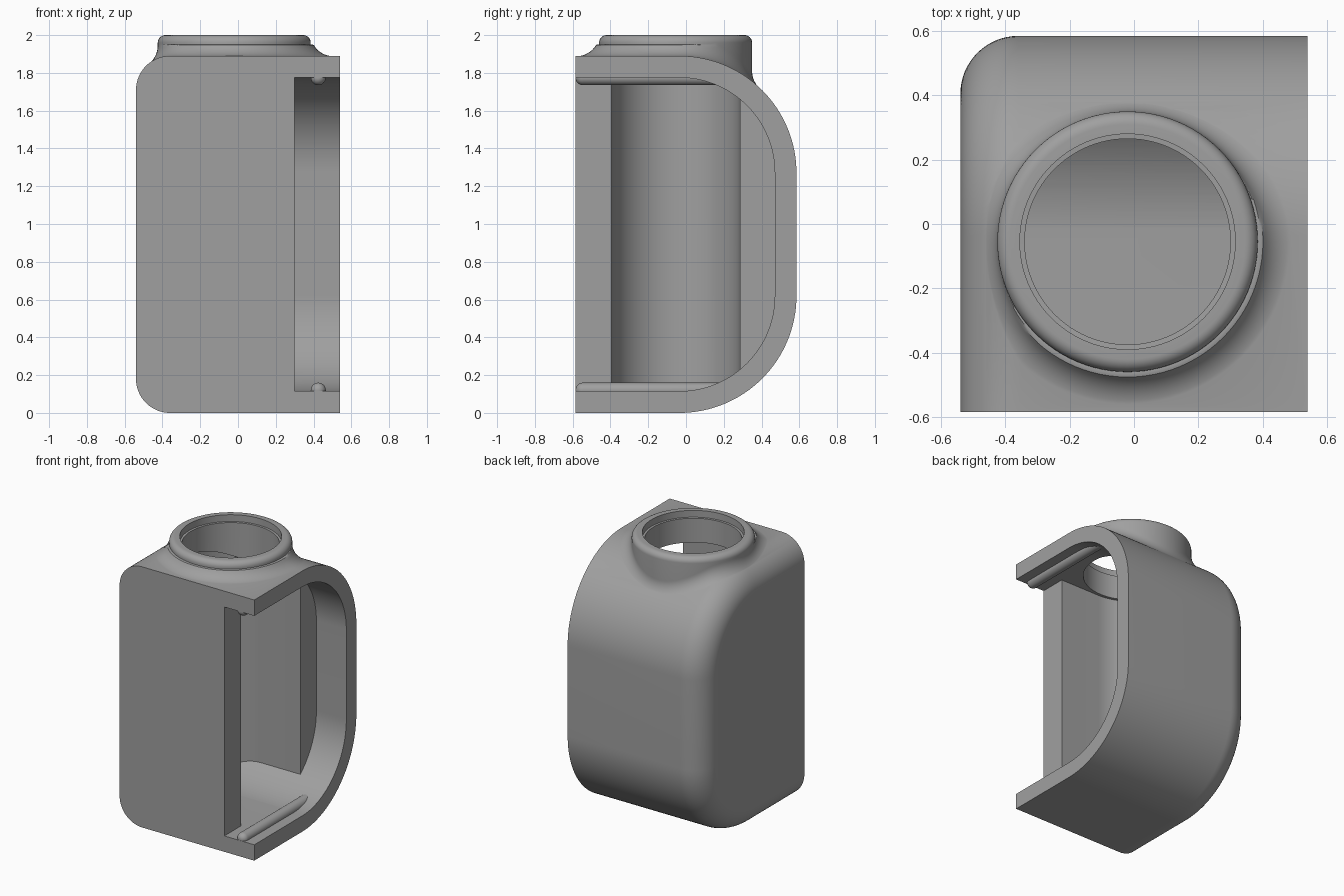
import bpy, bmesh, math

if "Cube" in bpy.data.objects:
    bpy.data.objects.remove(bpy.data.objects["Cube"])

FRONT, LEFT, RIGHT = -0.585, -0.54, 0.54
ARC_Y, ARC_R, TOP_Z, LOW_Z = -0.035, 0.62, 1.27, 0.62   # big rear rounding
EDGE = 0.18                                             # rounding of left edge
NX, NY, NR = -0.02, -0.055, 0.405                       # neck centre and radius
BALL = 0.12                                             # neck flare radius

grey = bpy.data.materials.new("grey plastic")
grey.diffuse_color = (0.35, 0.35, 0.35, 1)
grey.use_nodes = True
grey.node_tree.nodes["Principled BSDF"].inputs["Base Color"].default_value = grey.diffuse_color


def loft(name, rings):
    """Closed solid skinned through rings of equal point count."""
    bm = bmesh.new()
    vs = [[bm.verts.new(p) for p in r] for r in rings]
    n = len(rings[0])
    for a, b in zip(vs, vs[1:]):
        for i in range(n):
            j = (i + 1) % n
            bm.faces.new((a[i], a[j], b[j], b[i]))
    bm.faces.new(vs[0])
    bm.faces.new(vs[-1])
    bmesh.ops.recalc_face_normals(bm, faces=bm.faces)
    me = bpy.data.meshes.new(name)
    bm.to_mesh(me)
    bm.free()
    ob = bpy.data.objects.new(name, me)
    bpy.context.collection.objects.link(ob)
    me.materials.append(grey)
    return ob


def side_profile(x, inset, front, n=32):
    """D-shaped side outline, inset on the top, back and bottom."""
    r = ARC_R - inset
    pts = [(x, front, LOW_Z - r)]
    for cz, start in ((LOW_Z, -90), (TOP_Z, 0)):
        for i in range(n + 1):
            a = math.radians(start + 90 * i / n)
            pts.append((x, ARC_Y + r * math.cos(a), cz + r * math.sin(a)))
    return pts + [(x, front, TOP_Z + r)]


def circle(r, z, n=96):
    return [(NX + r * math.cos(2 * math.pi * i / n),
             NY + r * math.sin(2 * math.pi * i / n), z) for i in range(n)]


def combine(ob, other, op):
    m = ob.modifiers.new(op, 'BOOLEAN')
    m.operation, m.object, m.solver = op, other, 'EXACT'
    bpy.context.view_layer.objects.active = ob
    bpy.ops.object.modifier_apply(modifier=m.name)
    bpy.data.objects.remove(other)


def smooth(ob):
    bpy.ops.object.select_all(action='DESELECT')
    ob.select_set(True)
    bpy.context.view_layer.objects.active = ob
    bpy.ops.object.shade_smooth_by_angle(angle=math.radians(30))


def body_height(x, y):
    """Top surface of the body, including the rounded left edge."""
    t = max(0.0, LEFT + EDGE - x)
    if t >= EDGE:
        return -9
    r = ARC_R - (EDGE - math.sqrt(EDGE ** 2 - t ** 2))
    d = max(0.0, y - ARC_Y)
    return TOP_Z + math.sqrt(r * r - d * d) if d < r else -9


# Body: D profile lofted along x with a rounded left edge
rings = []
for i in range(17):
    a = math.pi / 2 * i / 16
    rings.append(side_profile(LEFT + EDGE * (1 - math.cos(a)),
                              EDGE * (1 - math.sin(a)), FRONT))
rings.append(side_profile(RIGHT, 0, FRONT))
body = loft("housing", rings)

# Neck: flare rolled around the curved shoulder, rounded upper rim
N, K = 96, 12
cols = []
for i in range(N):
    a = 2 * math.pi * i / N
    c, s = math.cos(a), math.sin(a)
    rc = NR + BALL
    best, contact = -9, rc
    for k in range(201):
        r = NR + BALL * k / 200
        z = body_height(NX + r * c, NY + r * s) + math.sqrt(max(0, BALL ** 2 - (r - rc) ** 2))
        if z > best:
            best, contact = z, r
    end = math.acos((rc - contact) / BALL)
    col = [(0.3, 1.4)]
    for k in range(K + 1):
        b = end * (1 - k / K)
        col.append((rc - BALL * math.cos(b), min(best - BALL * math.sin(b) - 0.002, 1.95)))
    for k in range(9):
        b = math.pi / 2 * k / 8
        col.append((NR - 0.04 + 0.04 * math.cos(b), 1.96 + 0.04 * math.sin(b)))
    cols.append([(NX + r * c, NY + r * s, z) for r, z in col])
neck = loft("neck", list(zip(*cols)))
combine(body, neck, 'UNION')

# Open bay on the right, following the side profile
WALL = 0.115
combine(body, loft("bay", [side_profile(x, WALL, -0.8) for x in (0.3, 0.7)]), 'DIFFERENCE')

# Round-backed vertical pocket behind the front wall
R = 0.34
plan = [(0.4, NY - R)]
plan += [(NX - R * math.sin(math.pi * i / 48), NY - R * math.cos(math.pi * i / 48))
         for i in range(49)]
plan += [(0.4, NY + R)]
pocket = loft("pocket", [[(x, y, z) for x, y in plan] for z in (-0.5, 2.5)])
combine(pocket, loft("limit", [side_profile(x, WALL, -0.8) for x in (-0.8, 0.8)]), 'INTERSECT')
combine(body, pocket, 'DIFFERENCE')

# Stepped mouth through the neck
combine(body, loft("mouth", [circle(0.32, 1.2), circle(0.32, 1.95),
                             circle(0.335, 1.951), circle(0.335, 2.2)]), 'DIFFERENCE')
smooth(body)

# Retaining beads on the floor and ceiling of the bay
for name, z in (("lower_bead", WALL + 0.005), ("upper_bead", 1.89 - WALL)):
    prof = [(0.04 * math.sin(math.pi / 2 * k / 8), FRONT + 0.04 * (1 - math.cos(math.pi / 2 * k / 8)))
            for k in range(1, 9)] + [(0.04, 0.2)]
    bead = loft(name, [[(0.425 + r * math.cos(2 * math.pi * i / 24), y,
                         z + r * math.sin(2 * math.pi * i / 24)) for i in range(24)]
                       for r, y in prof])
    smooth(bead)
